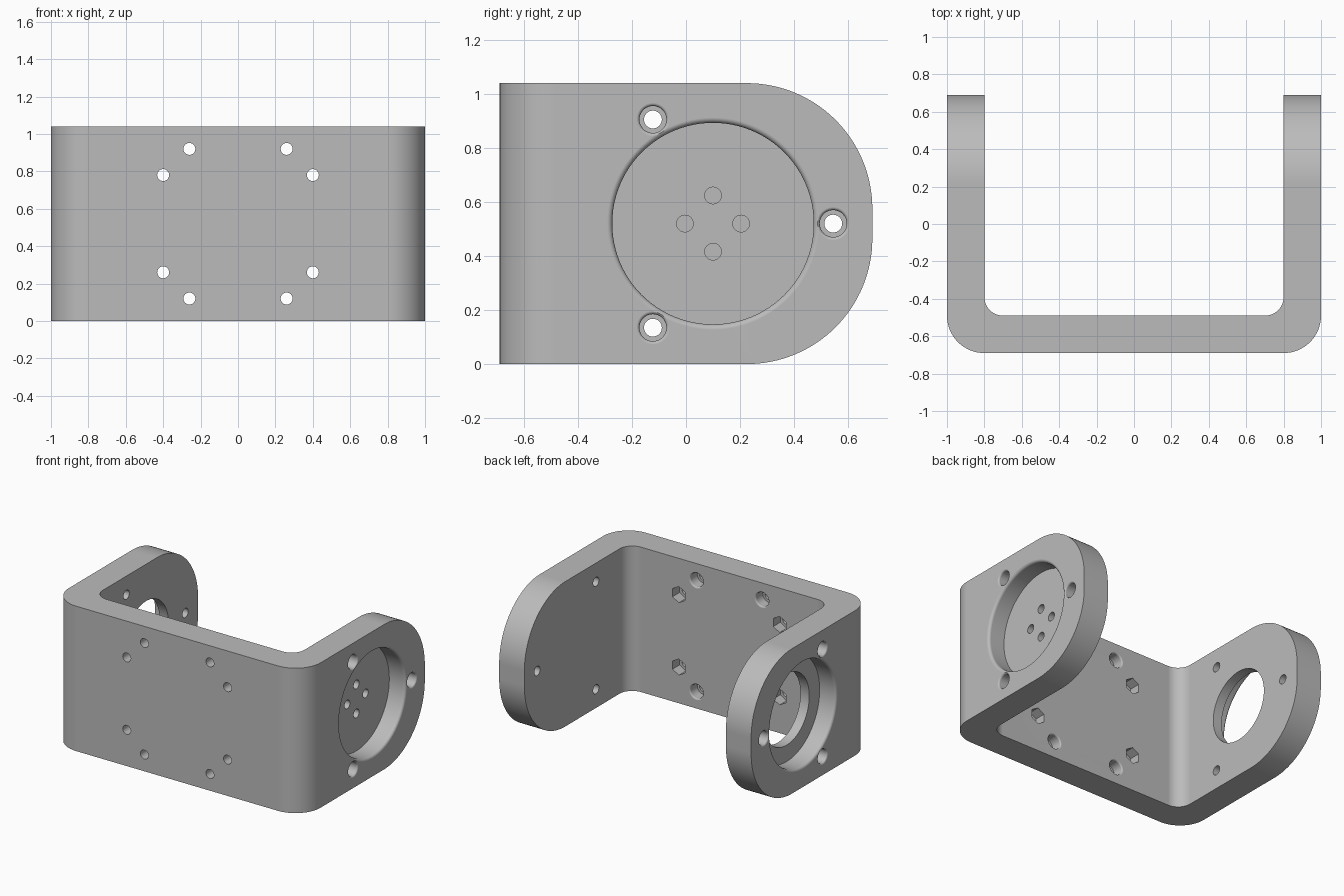
import bpy, bmesh
from math import sin, cos, pi
from mathutils import Matrix, Vector

if "Cube" in bpy.data.objects:
    bpy.data.objects.remove(bpy.data.objects["Cube"], do_unlink=True)

HEIGHT, DEPTH, WALL = 1.04, 0.69, 0.2
HUB = Vector((0, 0.1, HEIGHT / 2))

grey = bpy.data.materials.new("grey metal")
grey.use_nodes = True
grey.diffuse_color = (0.5, 0.5, 0.5, 1)
grey.node_tree.nodes["Principled BSDF"].inputs["Base Color"].default_value = (0.5, 0.5, 0.5, 1)


def make_object(name, bm):
    bmesh.ops.recalc_face_normals(bm, faces=bm.faces)
    mesh = bpy.data.meshes.new(name)
    bm.to_mesh(mesh)
    bm.free()
    mesh.materials.append(grey)
    obj = bpy.data.objects.new(name, mesh)
    bpy.context.collection.objects.link(obj)
    return obj


def arc(cx, cy, r, start, end, n=16):
    """Points on an arc, angles in quarter turns."""
    angles = [(start + (end - start) * i / n) * pi / 2 for i in range(n + 1)]
    return [(cx + r * cos(a), cy + r * sin(a)) for a in angles]


def prism(name, points, to_3d, low, high):
    """Extrude an outline between two levels."""
    bm = bmesh.new()
    face = bm.faces.new([bm.verts.new(to_3d(u, v, low)) for u, v in points])
    new = bmesh.ops.extrude_face_region(bm, geom=[face])["geom"]
    shift = Vector(to_3d(0, 0, high)) - Vector(to_3d(0, 0, low))
    bmesh.ops.translate(bm, verts=[g for g in new if isinstance(g, bmesh.types.BMVert)], vec=shift)
    return make_object(name, bm)


def lathe(name, profile, place, direction, sides=48):
    """Solid of revolution; profile is (radius, depth) along the direction."""
    turn = Vector((0, 0, 1)).rotation_difference(Vector(direction)).to_matrix().to_4x4()
    matrix = Matrix.Translation(place) @ turn
    bm = bmesh.new()
    rings = []
    for r, d in profile:
        rings.append([bm.verts.new(matrix @ Vector((r * sin(2 * pi * i / sides),
                      r * cos(2 * pi * i / sides), d))) for i in range(sides)])
    for a, b in zip(rings, rings[1:]):
        for i in range(sides):
            j = (i + 1) % sides
            bm.faces.new((a[i], a[j], b[j], b[i]))
    bm.faces.new(rings[0])
    bm.faces.new(rings[-1])
    return make_object(name, bm)


def flare(r, depth, f):
    """Profile of a pocket with a rounded mouth."""
    mouth = arc(r + f, f, f, -1, -2, 5)
    return [(r + f, -0.05)] + mouth + [(r, depth)]


def combine(obj, cutter, operation="DIFFERENCE"):
    mod = obj.modifiers.new("cut", "BOOLEAN")
    mod.operation, mod.solver, mod.object = operation, "EXACT", cutter
    bpy.context.view_layer.objects.active = obj
    bpy.ops.object.modifier_apply(modifier=mod.name)
    bpy.data.objects.remove(cutter, do_unlink=True)


# U-shaped bracket body, seen from above
inner, corner = 1 - WALL, 0.1
floor = -DEPTH + WALL
outline = (arc(-0.8, -DEPTH + 0.2, 0.2, 2, 3) + arc(0.8, -DEPTH + 0.2, 0.2, 3, 4)
           + [(1, 0.8), (inner, 0.8)]
           + arc(inner - corner, floor + corner, corner, 0, -1)
           + arc(-inner + corner, floor + corner, corner, -1, -2)
           + [(-inner, 0.8), (-1, 0.8)])
bracket = prism("bracket", outline, lambda u, v, w: (u, v, w), -0.1, HEIGHT + 0.1)

# Rounded arm ends, seen from the side
R = 0.465
side = ([(-1, 0)] + arc(DEPTH - R, R, R, -1, 0, 32)
        + arc(DEPTH - R, HEIGHT - R, R, 0, 1, 32) + [(-1, HEIGHT)])
combine(bracket, prism("side_outline", side, lambda u, v, w: (w, u, v), -1.2, 1.2), "INTERSECT")

# Round recess and three counterbored screw holes on each arm
for s in (1, -1):
    face, inward = HUB + Vector((s, 0, 0)), (-s, 0, 0)
    combine(bracket, lathe("recess", flare(0.373, 0.13, 0.02), face, inward, 96))
    for k in range(3):
        a = 2 * pi * k / 3
        spot = face + Vector((0, cos(a), sin(a))) * 0.445
        profile = flare(0.05, 0.1, 0.012) + [(0.033, 0.1), (0.033, 0.25)]
        combine(bracket, lathe("arm_screw_hole", profile, spot, inward, 32))

# Shaft opening in one arm, four blind holes in the other
combine(bracket, lathe("shaft_opening", [(0.255, 0.05), (0.255, 0.25)],
                       HUB + Vector((-1, 0, 0)), (1, 0, 0), 64))
for k in range(4):
    spot = HUB + Vector((1, 0.104 * cos(k * pi / 2), 0.104 * sin(k * pi / 2)))
    combine(bracket, lathe("blind_hole", [(0.031, 0.1), (0.031, 0.18)], spot, (-1, 0, 0), 24))

# Eight mounting holes through the web: round pockets and hexagonal nut pockets inside
for sx in (1, -1):
    for sz in (1, -1):
        for x, z, hexagonal in ((0.26, 0.4, False), (0.4, 0.26, True)):
            spot = Vector((sx * x, floor, HEIGHT / 2 + sz * z))
            combine(bracket, lathe("bolt_hole", [(0.032, -0.05), (0.032, 0.3)], spot, (0, -1, 0), 24))
            if hexagonal:
                # The hexagon has a corner at the top
                flat = [(0.058 * sin(i * pi / 3), 0.058 * cos(i * pi / 3)) for i in range(6)]
                pocket = prism("nut_pocket", [(spot.x + u, spot.z + v) for u, v in flat],
                               lambda u, v, w: (u, w, v), floor - 0.08, floor + 0.05)
            else:
                pocket = lathe("bolt_pocket", flare(0.05, 0.08, 0.01), spot, (0, -1, 0), 32)
            combine(bracket, pocket)

# Smooth curves, crisp edges
bpy.ops.object.select_all(action="DESELECT")
bracket.select_set(True)
bpy.context.view_layer.objects.active = bracket
bpy.ops.object.shade_smooth_by_angle(angle=pi / 6)
weighted = bracket.modifiers.new("weighted_normals", "WEIGHTED_NORMAL")
weighted.keep_sharp = True
